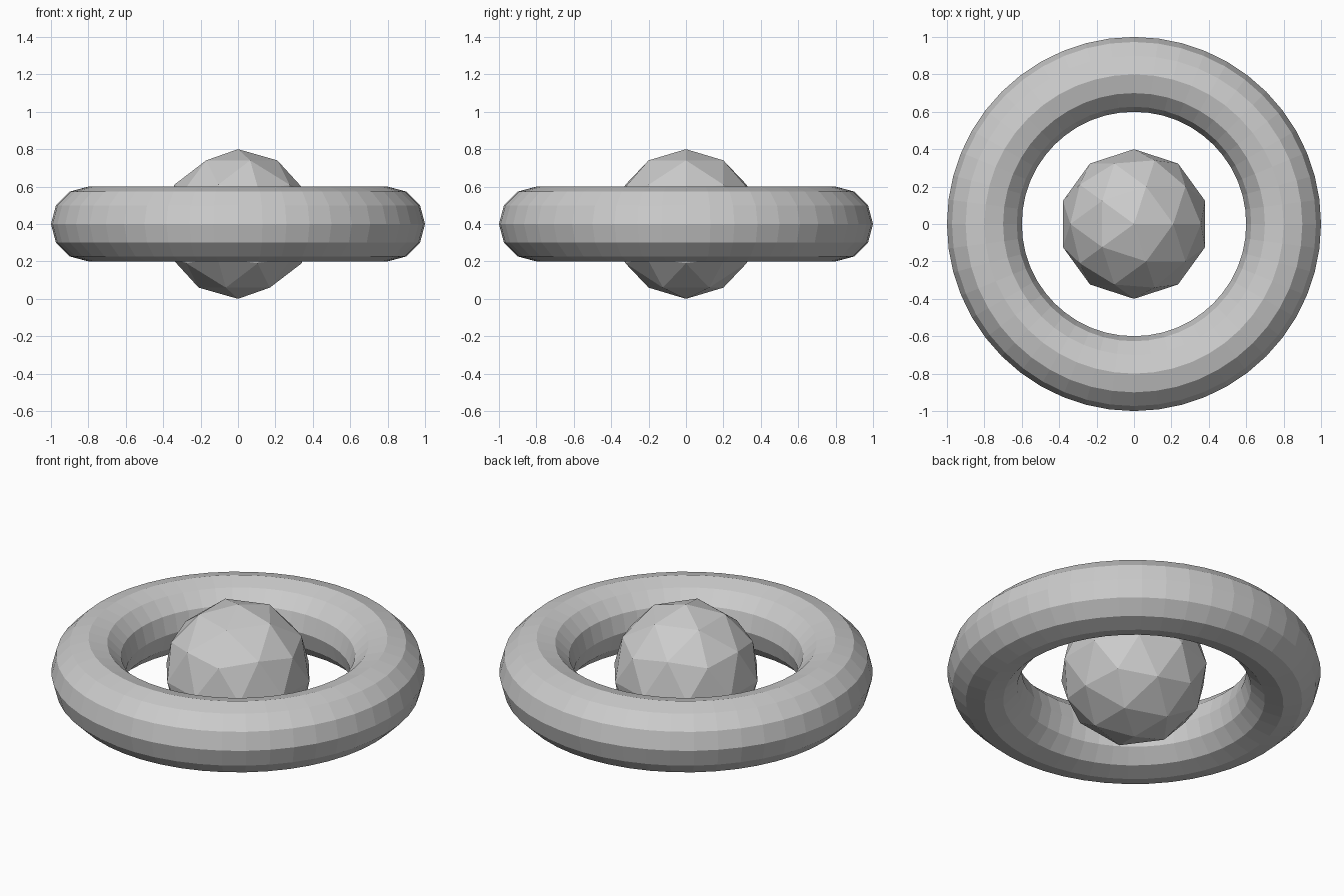
import bpy

if "Cube" in bpy.data.objects:
    bpy.data.objects.remove(bpy.data.objects["Cube"])

CENTRE = (0, 0, 0.4)

# Flat-shaded ring
bpy.ops.mesh.primitive_torus_add(location=CENTRE, major_radius=0.8, minor_radius=0.2,
                                 major_segments=48, minor_segments=12)
ring = bpy.context.object
ring.name = "ring"
bpy.ops.object.shade_flat()

# Faceted ball floating in the middle of the ring
bpy.ops.mesh.primitive_ico_sphere_add(subdivisions=2, radius=0.4, location=CENTRE)
ball = bpy.context.object
ball.name = "ball"
bpy.ops.object.shade_flat()
